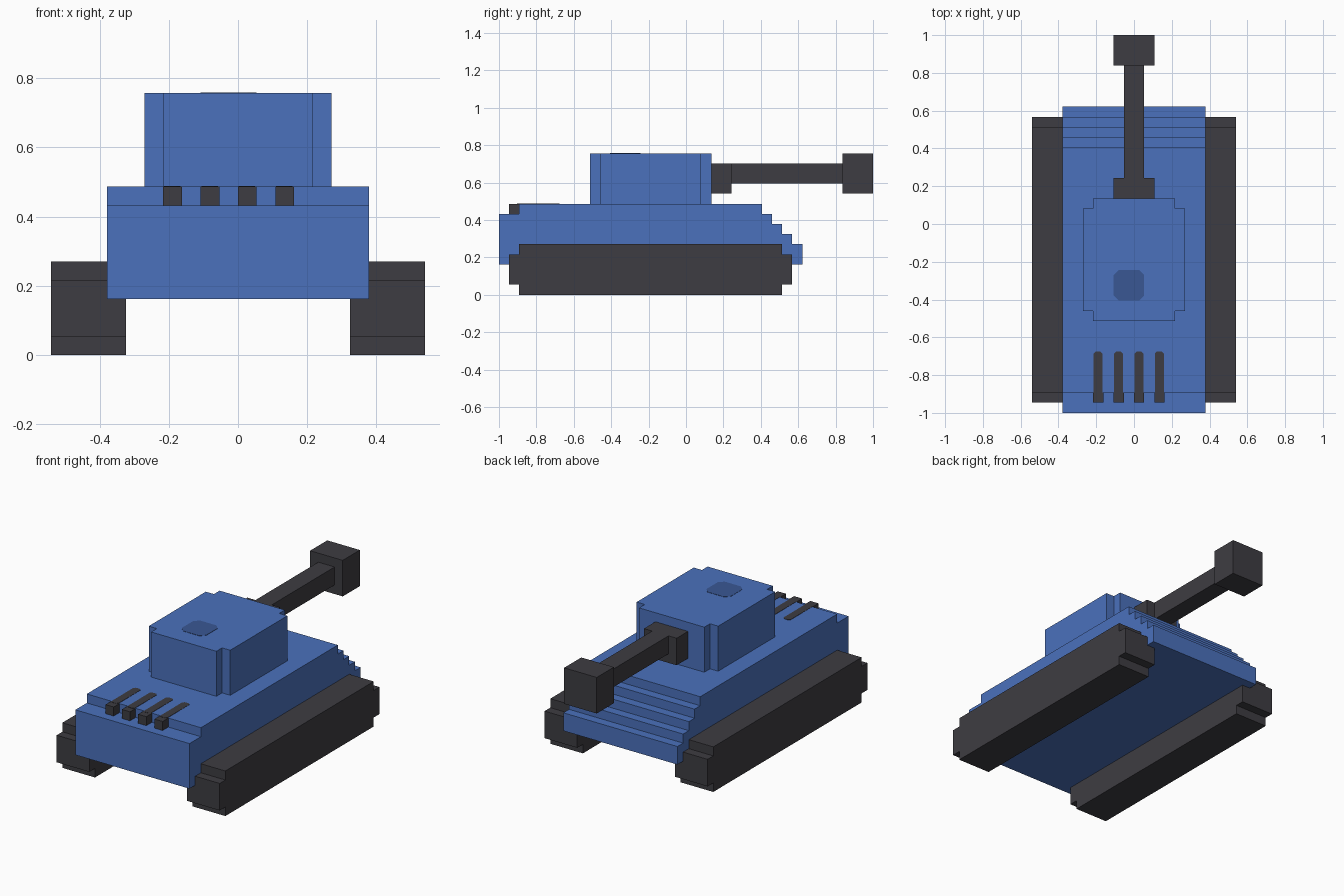
import bpy
import bmesh
from mathutils import Vector

U = 2 / 37  # one block of the stepped design

cube = bpy.data.objects.get("Cube")
if cube:
    bpy.data.objects.remove(cube, do_unlink=True)


def material(name, colour):
    mat = bpy.data.materials.new(name)
    mat.use_nodes = True
    mat.diffuse_color = (*colour, 1)
    bsdf = next(n for n in mat.node_tree.nodes if n.type == "BSDF_PRINCIPLED")
    bsdf.inputs["Base Color"].default_value = (*colour, 1)
    return mat


BLUE = material("armour blue", (0.07, 0.166, 0.505))
NAVY = material("hatch blue", (0.041, 0.097, 0.296))
DARK = material("dark metal", (0.048, 0.046, 0.054))


def prism(name, outline, axis, low, high, mat):
    """Extrude an outline in block units along x (outline is y, z) or z (outline is x, y)."""
    def place(a, b, depth):
        x, y, z = (depth, a, b) if axis == "x" else (a, b, depth)
        return Vector((x * U, y * U - 1, z * U))

    bm = bmesh.new()
    face = bm.faces.new([bm.verts.new(place(a, b, low)) for a, b in outline])
    ext = bmesh.ops.extrude_face_region(bm, geom=[face])
    shift = place(0, 0, high) - place(0, 0, low)
    moved = [v for v in ext["geom"] if isinstance(v, bmesh.types.BMVert)]
    bmesh.ops.translate(bm, verts=moved, vec=shift)
    bmesh.ops.recalc_face_normals(bm, faces=bm.faces)
    mesh = bpy.data.meshes.new(name)
    bm.to_mesh(mesh)
    bm.free()
    mesh.materials.append(mat)
    obj = bpy.data.objects.new(name, mesh)
    bpy.context.collection.objects.link(obj)
    return obj


def box(name, xs, ys, zs, mat):
    corners = [(xs[0], ys[0]), (xs[1], ys[0]), (xs[1], ys[1]), (xs[0], ys[1])]
    return prism(name, corners, "z", zs[0], zs[1], mat)


def notched(a0, a1, b0, b1, n=1):
    """Rectangle with a square notch cut from every corner."""
    return [(a0 + n, b0), (a1 - n, b0), (a1 - n, b0 + n), (a1, b0 + n),
            (a1, b1 - n), (a1 - n, b1 - n), (a1 - n, b1), (a0 + n, b1),
            (a0 + n, b1 - n), (a0, b1 - n), (a0, b0 + n), (a0 + n, b0 + n)]


def chamfered(x0, x1, y0, y1, c):
    return [(x0 + c, y0), (x1 - c, y0), (x1, y0 + c), (x1, y1 - c),
            (x1 - c, y1), (x0 + c, y1), (x0, y1 - c), (x0, y0 + c)]


# Hull with a stepped slope at one end and a single ledge at the other
profile = [(2, 8), (0, 8), (0, 3), (30, 3)]
for i in range(5):
    profile += [(30 - i, 5 + i)] + ([(29 - i, 5 + i)] if i < 4 else [])
profile.append((2, 9))
prism("hull", profile, "x", -7, 7, BLUE)

# Tracks
for side, low in (("left", 6), ("right", -10)):
    prism(side + "_track", notched(1, 29, 0, 5), "x", low, low + 4, DARK)

# Turret and its painted hatch
prism("turret", notched(-5, 5, 9, 21), "z", 9, 14, BLUE)
prism("hatch", chamfered(-2, 1, 11, 14, 0.5), "z", 13.95, 14.03, NAVY)

# Gun
box("gun_mount", (-2, 2), (21, 23), (10, 13), DARK)
box("gun_barrel", (-1, 1), (23, 34), (11, 13), DARK)
box("gun_muzzle", (-2, 2), (34, 37), (10, 14), DARK)

# Exhausts: a block on the ledge with a thin stripe running along the deck
for i, x in enumerate(range(-4, 4, 2), start=1):
    box(f"exhaust_{i}", (x, x + 1), (1, 2), (8, 9), DARK)
    stripe = chamfered(x + 0.04, x + 0.92, 1.8, 6, 0.2)
    prism(f"exhaust_stripe_{i}", stripe, "z", 8.95, 9.03, DARK)
